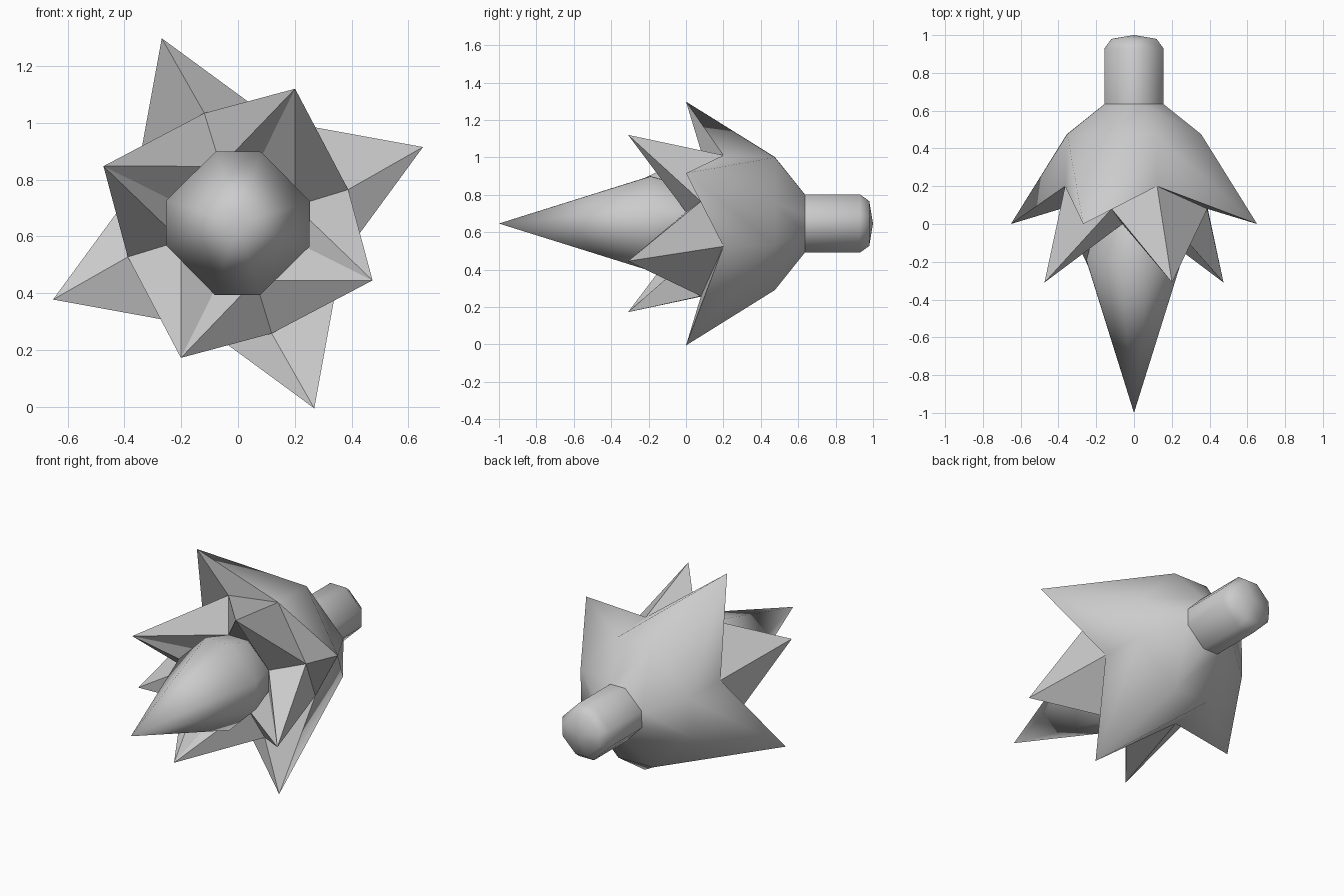
import bpy, bmesh, math

cube = bpy.data.objects.get("Cube")
if cube:
    bpy.data.objects.remove(cube, do_unlink=True)

AXIS_Z = 0.646

grey = bpy.data.materials.new("plain grey")
grey.use_nodes = True
colour = (0.6, 0.6, 0.6, 1)
grey.diffuse_color = colour
grey.node_tree.nodes["Principled BSDF"].inputs["Base Color"].default_value = colour


def ring(y_a, r_a, y_b=None, r_b=None, ang_a=17, ang_b=72):
    """Eight points about the y axis, alternating between kinds a and b."""
    y_b = y_a if y_b is None else y_b
    r_b = r_a if r_b is None else r_b
    points = []
    for k in range(4):
        for y, r, ang in ((y_a, r_a, ang_a), (y_b, r_b, ang_b)):
            t = math.radians(ang + 90 * k)
            points.append((r * math.cos(t), y, AXIS_Z + r * math.sin(t)))
    return points


def loft(name, rings, smooth_angle):
    """Join rings from back to front, folding each quad from a b point to an a point."""
    bm = bmesh.new()
    rows = [[bm.verts.new(p) for p in pts] for pts in rings]
    for back, front in zip(rows, rows[1:]):
        for i in range(8):
            j = (i + 1) % 8
            if i % 2 == 0:
                bm.faces.new((back[i], back[j], front[i]))
                bm.faces.new((back[j], front[j], front[i]))
            else:
                bm.faces.new((back[i], back[j], front[j]))
                bm.faces.new((back[i], front[j], front[i]))
    bmesh.ops.remove_doubles(bm, verts=bm.verts, dist=0.0005)
    mesh = bpy.data.meshes.new(name)
    bm.to_mesh(mesh)
    bm.free()
    mesh.materials.append(grey)
    obj = bpy.data.objects.new(name, mesh)
    bpy.context.collection.objects.link(obj)
    bpy.ops.object.select_all(action="DESELECT")
    obj.select_set(True)
    bpy.context.view_layer.objects.active = obj
    bpy.ops.object.shade_smooth_by_angle(angle=math.radians(smooth_angle))


# Rings shared by neighbouring parts
collar = ring(0.635, 0.163)
outer_star = ring(0.0, 0.705, 0.2, 0.385, 22.4, 71.5)
inner_star = ring(0.08, 0.406, -0.31, 0.515, 17, 67)
throat = ring(0.0, 0.21)

# Stem with a domed end
loft("stem", [ring(1.0, 0), ring(0.98, 0.125), ring(0.93, 0.163), collar], 62)

# Back of the outer petals, swelling from the stem to four points
loft("outer_petals", [collar, ring(0.475, 0.372), outer_star], 62)

# Inside of the outer petals and the four inner petals
loft("inner_petals", [outer_star, inner_star, throat], 25)

# Pointed bud in the middle
loft("bud", [throat, ring(-0.19, 0.265), ring(-1.0, 0)], 62)
